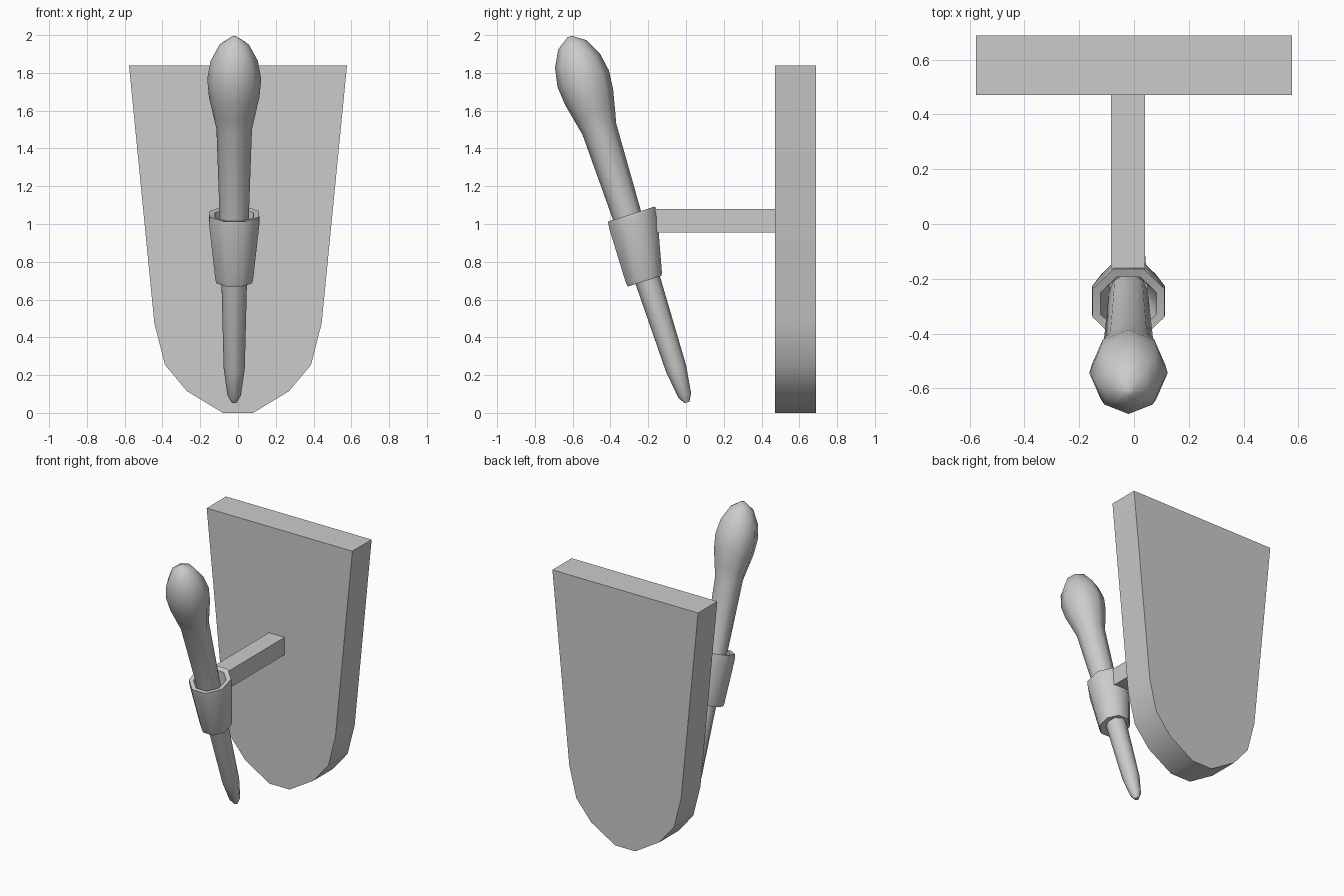
import bpy, math
from mathutils import Vector

if "Cube" in bpy.data.objects:
    bpy.data.objects.remove(bpy.data.objects["Cube"])

AXIS = Vector((0, -0.305, 0.952))   # tilted axis of the torch
U, V = Vector((1, 0, 0)), Vector((0, 0.952, 0.305))
FOOT = Vector((-0.02, 0.005, 0.055))


def make(name, verts, faces, angle=40):
    mesh = bpy.data.meshes.new(name)
    mesh.from_pydata(verts, [], faces)
    obj = bpy.data.objects.new(name, mesh)
    bpy.context.collection.objects.link(obj)
    bpy.ops.object.select_all(action='DESELECT')
    obj.select_set(True)
    bpy.context.view_layer.objects.active = obj
    bpy.ops.object.mode_set(mode='EDIT')
    bpy.ops.mesh.select_all(action='SELECT')
    bpy.ops.mesh.normals_make_consistent(inside=False)
    bpy.ops.object.mode_set(mode='OBJECT')
    bpy.ops.object.shade_smooth_by_angle(angle=math.radians(angle))
    return obj


def loft(name, rings, sides=8, phase=0.0, angle=40):
    """Rings of (distance along axis, offset towards plaque, radius)."""
    verts, faces = [], []
    for s, off, r in rings:
        for i in range(sides):
            a = phase + math.tau * i / sides
            verts.append(FOOT + AXIS * s + U * (r * math.sin(a)) + V * (off + r * math.cos(a)))
    for k in range(len(rings) - 1):
        for i in range(sides):
            j = (i + 1) % sides
            faces.append((k * sides + i, k * sides + j, (k + 1) * sides + j, (k + 1) * sides + i))
    faces.append(tuple(range(sides)))
    faces.append(tuple(range(len(verts) - sides, len(verts))))
    return make(name, verts, faces, angle)


def prism(name, outline, y0, y1):
    n = len(outline)
    verts = [(x, y, z) for y in (y0, y1) for x, z in outline]
    faces = [tuple(range(n)), tuple(range(n, 2 * n))]
    faces += [(i, (i + 1) % n, n + (i + 1) % n, n + i) for i in range(n)]
    return make(name, verts, faces)


# shield-shaped wall plaque
half = [(0.08, 0.0), (0.27, 0.115), (0.387, 0.255), (0.443, 0.475), (0.577, 1.84)]
prism("wall_plaque", half + [(-x, z) for x, z in reversed(half)], 0.47, 0.688)

# square bracket arm, running into the cup wall
prism("bracket_arm", [(-0.084, 0.955), (0.041, 0.955), (0.041, 1.08), (-0.084, 1.08)], -0.165, 0.48)

# torch: tapered shaft with bulbous head
torch = [(0, 0.014), (0.04, 0.036), (0.19, 0.056), (0.65, 0.067), (1.05, 0.078),
         (1.52, 0.094), (1.60, 0.112), (1.70, 0.134), (1.80, 0.143), (1.90, 0.125),
         (1.99, 0.078), (2.035, 0.012)]
loft("torch", [(s, 0, r) for s, r in torch], angle=60)

# tapered cup holding the torch, with an open rim
loft("torch_cup", [(0.84, 0.0, 0.075), (1.035, 0.022, 0.110), (1.04, 0.025, 0.142),
                   (1.00, 0.022, 0.144), (0.70, -0.015, 0.108), (0.68, -0.017, 0.102)],
     phase=math.pi / 8, angle=50)
